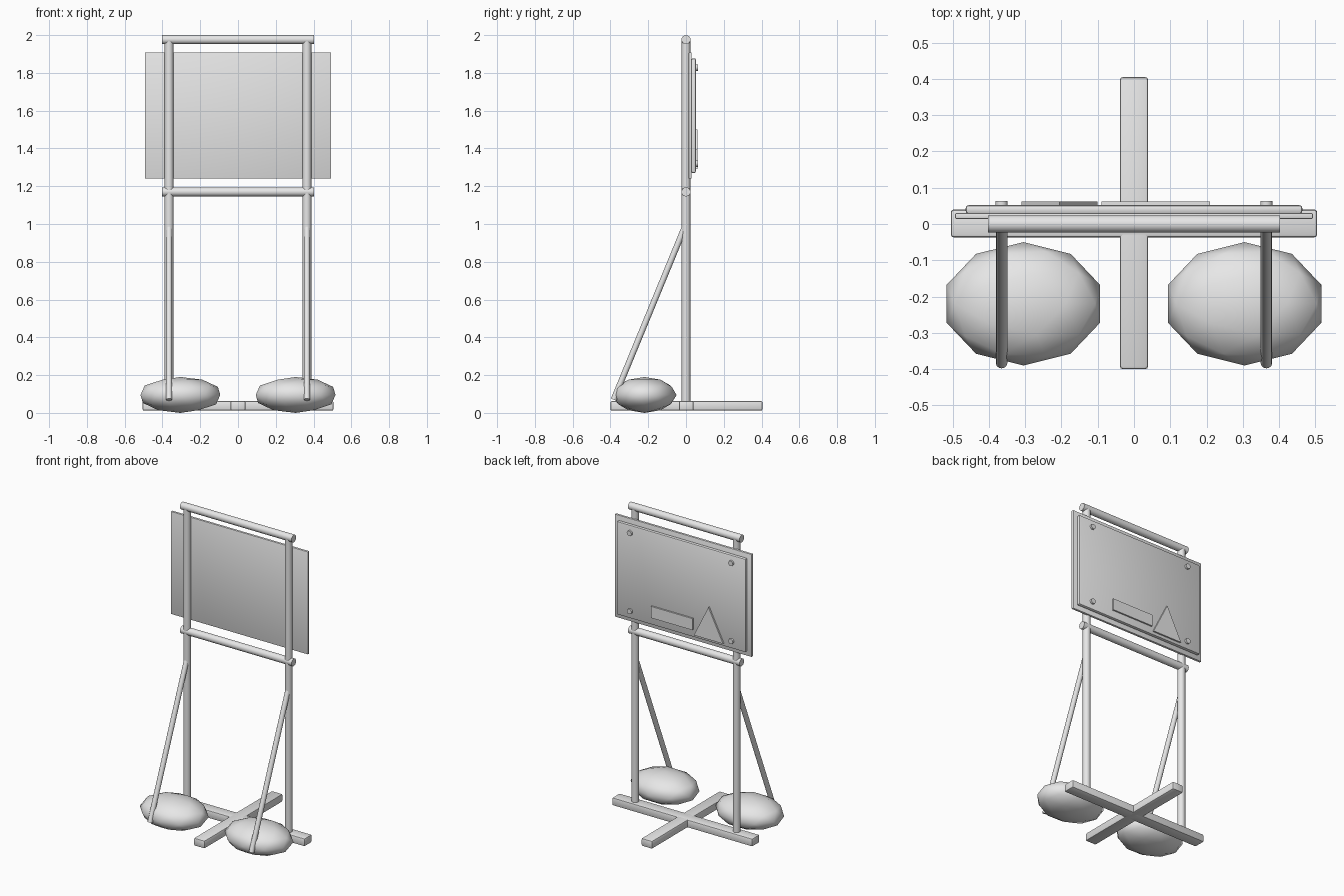
import bpy
import math
from mathutils import Vector

cube = bpy.data.objects.get("Cube")
if cube:
    bpy.data.objects.remove(cube, do_unlink=True)

grey = bpy.data.materials.new("light grey")
grey.use_nodes = True
grey.diffuse_color = (0.8, 0.8, 0.8, 1)
grey.node_tree.nodes["Principled BSDF"].inputs["Base Color"].default_value = (0.8, 0.8, 0.8, 1)


def finish(name, bevel=0, angle=40):
    ob = bpy.context.object
    ob.name = name
    ob.data.materials.append(grey)
    if bevel:
        bpy.ops.object.transform_apply(location=False, rotation=False, scale=True)
        mod = ob.modifiers.new("soft edges", "BEVEL")
        mod.width = bevel
        mod.segments = 2
        bpy.ops.object.modifier_apply(modifier=mod.name)
    bpy.ops.object.shade_smooth_by_angle(angle=math.radians(angle))
    return ob


def box(name, low, high, bevel=0):
    low, high = Vector(low), Vector(high)
    bpy.ops.mesh.primitive_cube_add(size=1, location=(low + high) / 2)
    bpy.context.object.scale = high - low
    return finish(name, bevel)


def tube(name, start, end, radius, sides=16, bevel=0):
    start, end = Vector(start), Vector(end)
    axis = end - start
    bpy.ops.mesh.primitive_cylinder_add(
        vertices=sides, radius=radius, depth=axis.length, location=(start + end) / 2,
        rotation=axis.to_track_quat("Z", "Y").to_euler())
    return finish(name, bevel)


# Crossed feet
box("base_crossbar", (-0.505, -0.037, 0.012), (0.505, 0.04, 0.063), 0.008)
box("base_long_bar", (-0.039, -0.4, 0.012), (0.039, 0.405, 0.063), 0.008)

# Uprights, braces and weight bags on both sides
for side, sx in (("left", 1), ("right", -1)):
    x = 0.365 * sx
    tube(side + "_post", (x, 0, 0.05), (x, 0, 1.975), 0.023)
    tube(side + "_brace", (x, -0.383, 0.07), (x, 0, 1.0), 0.016, 12)
    bpy.ops.mesh.primitive_ico_sphere_add(subdivisions=2, radius=1,
                                          location=(0.305 * sx, -0.22, 0.095))
    bpy.context.object.scale = (0.222, 0.17, 0.095)
    bpy.ops.object.transform_apply(location=False, rotation=False, scale=True)
    finish(side + "_weight_bag", angle=60)

# Horizontal rails
for name, z in (("top_rail", 1.976), ("lower_rail", 1.17)):
    tube(name, (-0.402, 0, z), (0.402, 0, z), 0.024)

# Board with a raised panel on its back
box("board", (-0.493, 0.014, 1.24), (0.493, 0.03, 1.908), 0.003)
box("raised_panel", (-0.464, 0.028, 1.27), (0.464, 0.052, 1.877), 0.008)

# Corner bolts
for x in (-0.365, 0.365):
    for z in (1.32, 1.828):
        tube("bolt", (x, 0.045, z), (x, 0.064, z), 0.017, 12)

# Raised plates on the panel
box("plain_plate", (-0.09, 0.05, 1.32), (0.21, 0.062, 1.395))
bottom, top = 1.29, 1.5
outline = [(-0.31, bottom), (-0.1, bottom), (-0.205, top)]
verts = [(x, y, z) for y in (0.05, 0.062) for x, z in outline]
faces = [(0, 1, 2), (5, 4, 3), (0, 3, 4, 1), (1, 4, 5, 2), (2, 5, 3, 0)]
mesh = bpy.data.meshes.new("triangle_plate")
mesh.from_pydata(verts, [], faces)
mesh.materials.append(grey)
bpy.context.collection.objects.link(bpy.data.objects.new("triangle_plate", mesh))
